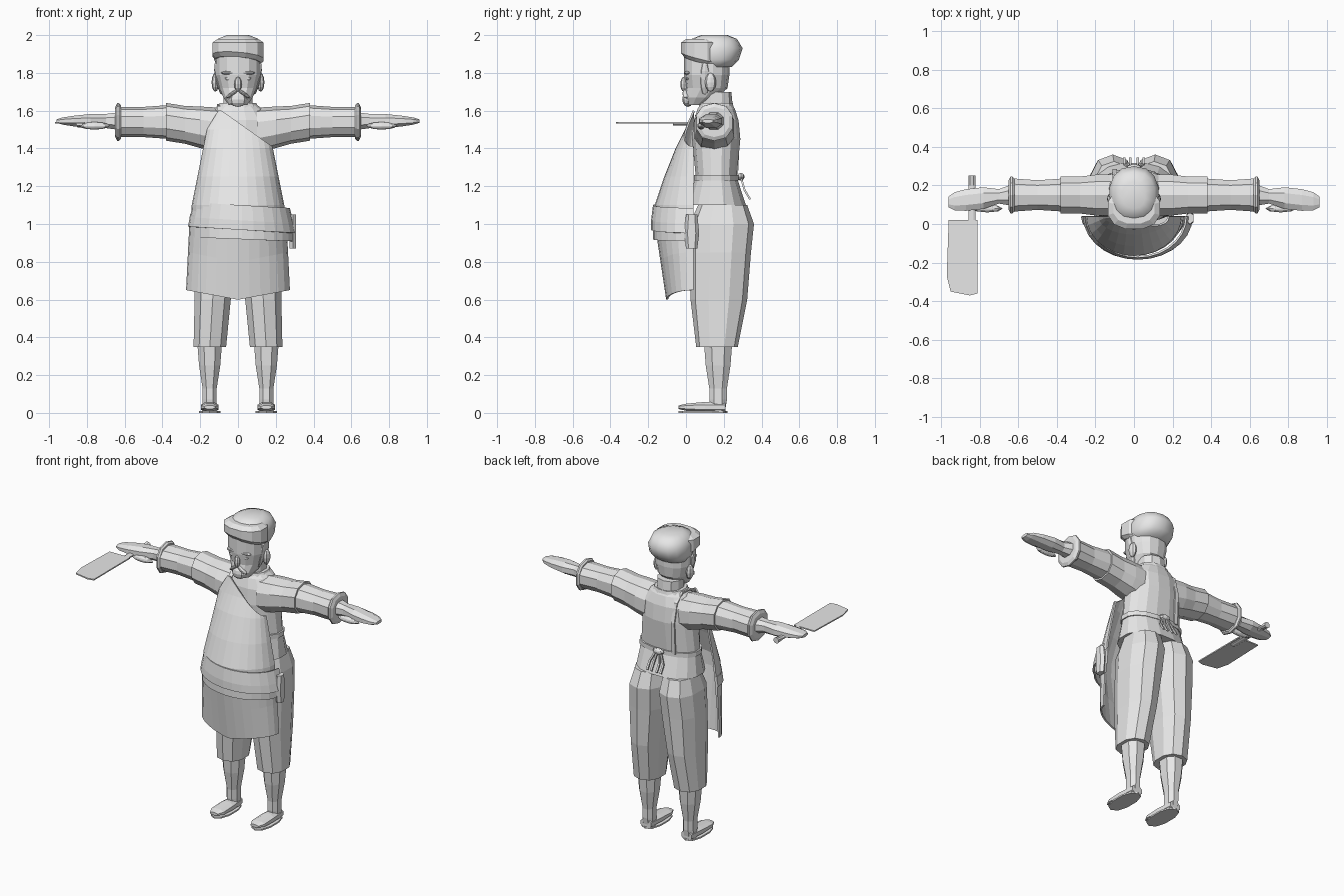
import bpy, bmesh
from math import sin, cos, pi
from mathutils import Vector, Matrix

cube = bpy.data.objects.get("Cube")
if cube:
    bpy.data.objects.remove(cube)

grey = bpy.data.materials.new("plain_grey")
grey.use_nodes = True
grey.diffuse_color = (.8, .8, .8, 1)
grey.node_tree.nodes["Principled BSDF"].inputs["Base Color"].default_value = grey.diffuse_color


def finish(name, bm, thickness=0):
    bmesh.ops.recalc_face_normals(bm, faces=bm.faces)
    mesh = bpy.data.meshes.new(name)
    bm.to_mesh(mesh)
    bm.free()
    mesh.materials.append(grey)
    part = bpy.data.objects.new(name, mesh)
    bpy.context.collection.objects.link(part)
    if thickness:
        solidify = part.modifiers.new("thickness", "SOLIDIFY")
        solidify.thickness = thickness
        solidify.offset = 0
    return part


def rounded(value):
    """Slightly squared circle coordinate."""
    return abs(value) ** .87 * (1 if value >= 0 else -1)


def bridge(bm, rows, closed):
    count = len(rows[0])
    for lower, upper in zip(rows, rows[1:]):
        for i in range(count if closed else count - 1):
            j = (i + 1) % count
            bm.faces.new((lower[i], lower[j], upper[j], upper[i]))


def loft(name, axis, centre, rings, sides=10, mirror=1):
    """Rings hold position along the axis and two radii; centre is a rule of position."""
    bm = bmesh.new()
    rows = []
    for position, radius_a, radius_b in rings:
        row = []
        for i in range(sides):
            angle = 2 * pi * (i + .5) / sides
            a = centre(position)[0] + radius_a * rounded(cos(angle))
            b = centre(position)[1] + radius_b * rounded(sin(angle))
            x, y, z = {"x": (position, a, b), "y": (a, position, b), "z": (a, b, position)}[axis]
            row.append(bm.verts.new((x * mirror, y, z)))
        rows.append(row)
    bridge(bm, rows, True)
    bm.faces.new(rows[0])
    bm.faces.new(rows[-1])
    return finish(name, bm)


def ball(name, location, size, mirror=1, lean=0):
    """Faceted ellipsoid; lean turns it in the frontal plane."""
    bm = bmesh.new()
    place = Matrix.Translation(location) @ Matrix.Rotation(lean, 4, "Y") @ Matrix.Diagonal((*size, 1))
    bmesh.ops.create_uvsphere(bm, u_segments=8, v_segments=6, radius=1, matrix=place)
    for vert in bm.verts:
        vert.co.x *= mirror
    return finish(name, bm)


def cloth(name, rows, shift=0, tilt=0, rise=0, cut=None, segments=14):
    """Curved front panel; rows hold height, half width and front y."""
    bm = bmesh.new()
    grid = []
    side_y = .04
    for height, width, front in rows:
        line = []
        for i in range(segments + 1):
            angle = pi * (i / segments - .5)
            x = shift + width * sin(angle)
            y = side_y + (front - side_y) * cos(angle)
            line.append(bm.verts.new((x, y, height + tilt * x + rise * abs(sin(angle)))))
        grid.append(line)
    bridge(bm, grid, False)
    if cut:
        geometry = bm.verts[:] + bm.edges[:] + bm.faces[:]
        bmesh.ops.bisect_plane(bm, geom=geometry, plane_co=cut[0], plane_no=cut[1], clear_outer=True)
    return finish(name, bm, .01)


def ribbon(name, points, width):
    bm = bmesh.new()
    rows = [[bm.verts.new((x + edge * width, y, z)) for edge in (-1, 1)] for x, y, z in points]
    bridge(bm, rows, False)
    return finish(name, bm, .01)


def body(z):
    return 0, .16


# Shirt with flared hem, collar and neck
loft("shirt", "z", body, [(1.1, .22, .16), (1.25, .2, .11), (1.45, .18, .13), (1.55, .18, .12),
                          (1.61, .13, .1), (1.64, .09, .08)], sides=16)
loft("collar", "z", body, [(1.6, .12, .1), (1.64, .1, .09)], sides=12)
loft("neck", "z", body, [(1.6, .08, .09), (1.7, .08, .08)])

for label, mirror in (("left_", 1), ("right_", -1)):
    # Sleeve, cuff and hand
    def sleeve(x):
        return .15, 1.54

    loft(label + "upper_sleeve", "x", lambda x: (.15, 1.48 + .16 * x),
         [(.1, .11, .12), (.2, .11, .11), (.28, .1, .1), (.38, .1, .1)], mirror=mirror)
    loft(label + "lower_sleeve", "x", sleeve, [(.36, .09, .09), (.5, .08, .08), (.63, .09, .08)], mirror=mirror)
    loft(label + "cuff", "x", sleeve, [(.62, .09, .09), (.63, .1, .1), (.64, .1, .1), (.65, .08, .08)],
         mirror=mirror)
    loft(label + "hand", "x", lambda x: (.22 - .11 * x, 1.545),
         [(.63, .06, .05), (.7, .04, .04), (.78, .06, .04), (.87, .06, .03), (.93, .05, .02), (.96, .03, .01)],
         sides=8, mirror=mirror)
    ball(label + "thumb", (.76, .08, 1.52), (.08, .02, .02), mirror)

    # Trouser leg, shin and foot
    loft(label + "trouser_leg", "z", lambda z: (.17 - .06 * z, .15 + .04 * z),
         [(.35, .09, .11), (.6, .1, .15), (.85, .12, .16), (1, .12, .17), (1.1, .1, .13)], mirror=mirror)
    loft(label + "shin", "z", lambda z: (.15, .17),
         [(.01, .04, .04), (.07, .04, .05), (.13, .04, .05), (.25, .06, .07), (.37, .07, .08)],
         sides=8, mirror=mirror)
    loft(label + "foot", "y", lambda y: (.15, .03),
         [(-.04, .03, .01), (0, .05, .02), (.1, .05, .03), (.21, .04, .03)], sides=8, mirror=mirror)
    loft(label + "sole", "z", lambda z: (.15, .09), [(0, .06, .13), (.01, .06, .13)], mirror=mirror)

    # Half of the face
    ball(label + "ear", (.12, .13, 1.75), (.02, .03, .05), mirror)
    ball(label + "sideburn", (.1, .1, 1.77), (.02, .03, .09), mirror, lean=.2)
    ball(label + "eyebrow", (.05, .01, 1.8), (.04, .02, .01), mirror)
    ball(label + "eye", (.05, .01, 1.77), (.02, .01, .01), mirror)
    ball(label + "moustache", (.03, 0, 1.69), (.04, .02, .01), mirror, lean=.6)

# Head, nose and pointed beard
loft("head", "z", lambda z: (0, min(.11, .05 + .7 * (z - 1.63))),
     [(1.63, .05, .05), (1.67, .08, .09), (1.72, .1, .11), (1.79, .12, .12), (1.9, .12, .12)], sides=14)
ball("nose", (0, -.01, 1.74), (.02, .02, .04))
ball("beard", (0, .01, 1.66), (.05, .03, .04))

# Soft cap with a slanted front band
crown = loft("cap_crown", "z", lambda z: (0, .15),
             [(1.83, .11, .09), (1.87, .13, .13), (1.93, .13, .15), (1.98, .11, .12), (2, .06, .07)], sides=14)
crown.data.shade_smooth()
band = loft("cap_band", "z", lambda z: (0, .08),
            [(1.87, .12, .09), (1.89, .14, .11), (1.96, .14, .11), (1.98, .11, .08)], sides=12)
for vert in band.data.vertices:
    if vert.co.z < 1.9:
        vert.co.z += (.05 - vert.co.y) / 4 - vert.co.x / 12

# Apron: slanting bib, skirt and tilted waist wrap
cloth("apron_bib", [(1.6, .1, .04), (1.5, .16, 0), (1.4, .18, -.05), (1.25, .21, -.11), (1.1, .24, -.16),
                    (.95, .25, -.16)], cut=(Vector((-.06, 0, 1.58)), Vector((.18, 0, .25))))
cloth("apron_skirt", [(1, .25, -.16), (.8, .26, -.13), (.6, .27, -.1)], rise=.05)
cloth("waist_wrap", [(1.1, .25, -.17), (1.02, .27, -.18), (.97, .28, -.18)], shift=.02, tilt=-.06)
cloth("waist_wrap_fold", [(1, .27, -.17), (.92, .27, -.17)], shift=.02, tilt=-.04)
loft("wrap_end", "z", lambda z: (.29, .03), [(.87, .02, .03), (.95, .02, .04), (1.05, .02, .03)], sides=6)

# Waist tie, knot, hanging strings and shoulder strap
loft("waist_tie", "z", body, [(1.23, .21, .12), (1.26, .21, .12)], sides=16)
ball("tie_knot", (0, .29, 1.25), (.04, .02, .02))
for x in (-.05, -.02, .02, .05):
    ribbon("hanging_string", [(x / 3, .29, 1.25), (x, .31, 1.18), (x, .34, 1.13)], width=.006)
strap_path = [(.05, 1.57), (.1, 1.62), (.19, 1.63), (.25, 1.58), (.28, 1.46), (.27, 1.25)]
ribbon("shoulder_strap", [(-.1, y, z) for y, z in strap_path], width=.012)

# Cleaver in the right hand
bm = bmesh.new()
outline = [(-.81, .02), (-.81, -.36), (-.85, -.37), (-.95, -.35), (-.97, -.27), (-.96, .02)]
bm.faces.new([bm.verts.new((x, y, 1.535)) for x, y in outline])
finish("cleaver_blade", bm, .008)
loft("cleaver_handle", "y", lambda y: (-.84, 1.53), [(-.07, .02, .01), (.2, .02, .01), (.25, .02, .02)], sides=8)
